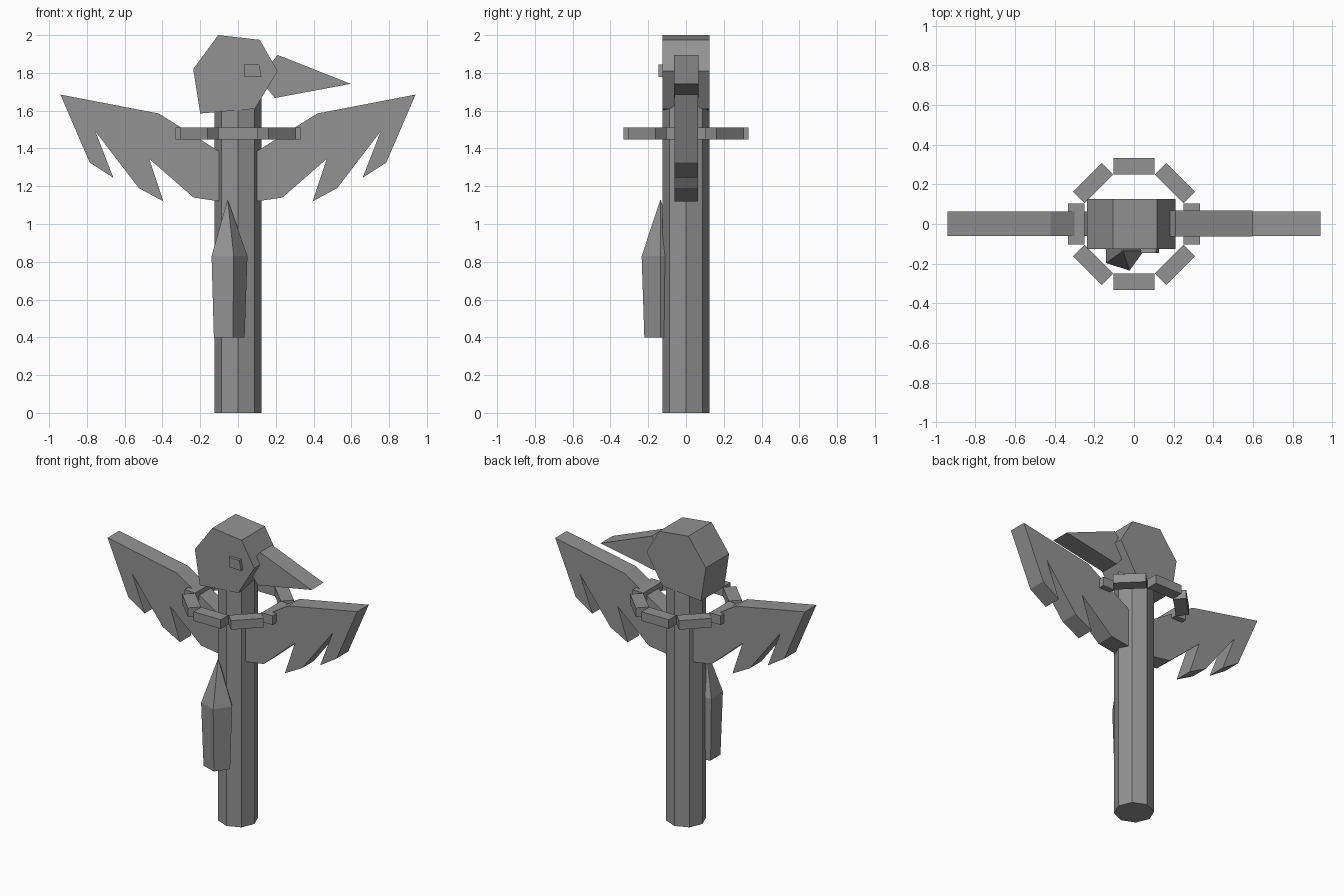
import bpy, bmesh, math
from mathutils import Matrix

if "Cube" in bpy.data.objects:
    bpy.data.objects.remove(bpy.data.objects["Cube"])

stone = bpy.data.materials.new("stone_grey")
stone.diffuse_color = (0.29, 0.29, 0.29, 1)
stone.use_nodes = True
stone.node_tree.nodes["Principled BSDF"].inputs["Base Color"].default_value = stone.diffuse_color


def finish(name, bm):
    bmesh.ops.recalc_face_normals(bm, faces=bm.faces)
    mesh = bpy.data.meshes.new(name)
    bm.to_mesh(mesh)
    bm.free()
    mesh.materials.append(stone)
    obj = bpy.data.objects.new(name, mesh)
    bpy.context.collection.objects.link(obj)
    return obj


def slab(name, outline, y0, y1):
    """Extrude an x-z outline from y0 to y1."""
    bm = bmesh.new()
    face = bm.faces.new([bm.verts.new((x, y0, z)) for x, z in outline])
    ext = bmesh.ops.extrude_face_region(bm, geom=[face])
    verts = [v for v in ext["geom"] if isinstance(v, bmesh.types.BMVert)]
    bmesh.ops.translate(bm, verts=verts, vec=(0, y1 - y0, 0))
    return finish(name, bm)


def spindle(name, cx, cy, sides, rings, apex=None):
    """Stack polygon rings of (radius, z), closed by a cap or a point."""
    bm = bmesh.new()
    loops = []
    for r, z in rings:
        angles = [2 * math.pi * k / sides for k in range(sides)]
        loops.append([bm.verts.new((cx + r * math.cos(a), cy + r * math.sin(a), z))
                      for a in angles])
    bm.faces.new(loops[0])
    for a, b in zip(loops, loops[1:]):
        for k in range(sides):
            n = (k + 1) % sides
            bm.faces.new((a[k], a[n], b[n], b[k]))
    if apex is None:
        bm.faces.new(loops[-1])
    else:
        tip = bm.verts.new((cx, cy, apex))
        for k in range(sides):
            bm.faces.new((loops[-1][k], loops[-1][(k + 1) % sides], tip))
    return finish(name, bm)


# Octagonal post
spindle("post", 0, 0, 8, [(0.125, 0), (0.125, 1.7)])

# Five-sided pointed crystal on the front of the post
spindle("crystal", -0.055, -0.135, 5, [(0.09, 0.4), (0.105, 0.83)], apex=1.13)

# Bird head, beak and eye
slab("head", [(-0.105, 2.0), (0.115, 1.975), (0.21, 1.81), (0.09, 1.61),
              (-0.2, 1.585), (-0.237, 1.82)], -0.125, 0.125)
slab("beak", [(0.21, 1.895), (0.597, 1.742), (0.195, 1.667), (0.11, 1.77)],
     -0.063, 0.067)
slab("eye", [(0.033, 1.845), (0.112, 1.845), (0.125, 1.777), (0.033, 1.78)],
     -0.146, -0.11)

# Mirrored wings with notched feathers
wing = [(0.0, 1.32), (0.1, 1.385), (0.42, 1.585), (0.94, 1.685), (0.785, 1.325),
        (0.66, 1.245), (0.755, 1.49), (0.525, 1.19), (0.395, 1.12),
        (0.47, 1.345), (0.235, 1.14), (0.1, 1.12), (0.0, 1.12)]
for side, name in ((1, "right_wing"), (-1, "left_wing")):
    slab(name, [(side * x, z) for x, z in wing], -0.06, 0.064)

# Floating collar of eight blocks
for k in range(8):
    bm = bmesh.new()
    bmesh.ops.create_cube(bm, size=1)
    place = (Matrix.Rotation(k * math.pi / 4, 4, "Z")
             @ Matrix.Translation((0.291, 0, 1.479))
             @ Matrix.Diagonal((0.082, 0.205, 0.062, 1)))
    bmesh.ops.transform(bm, matrix=place, verts=bm.verts)
    finish(f"collar_block_{k + 1}", bm)
